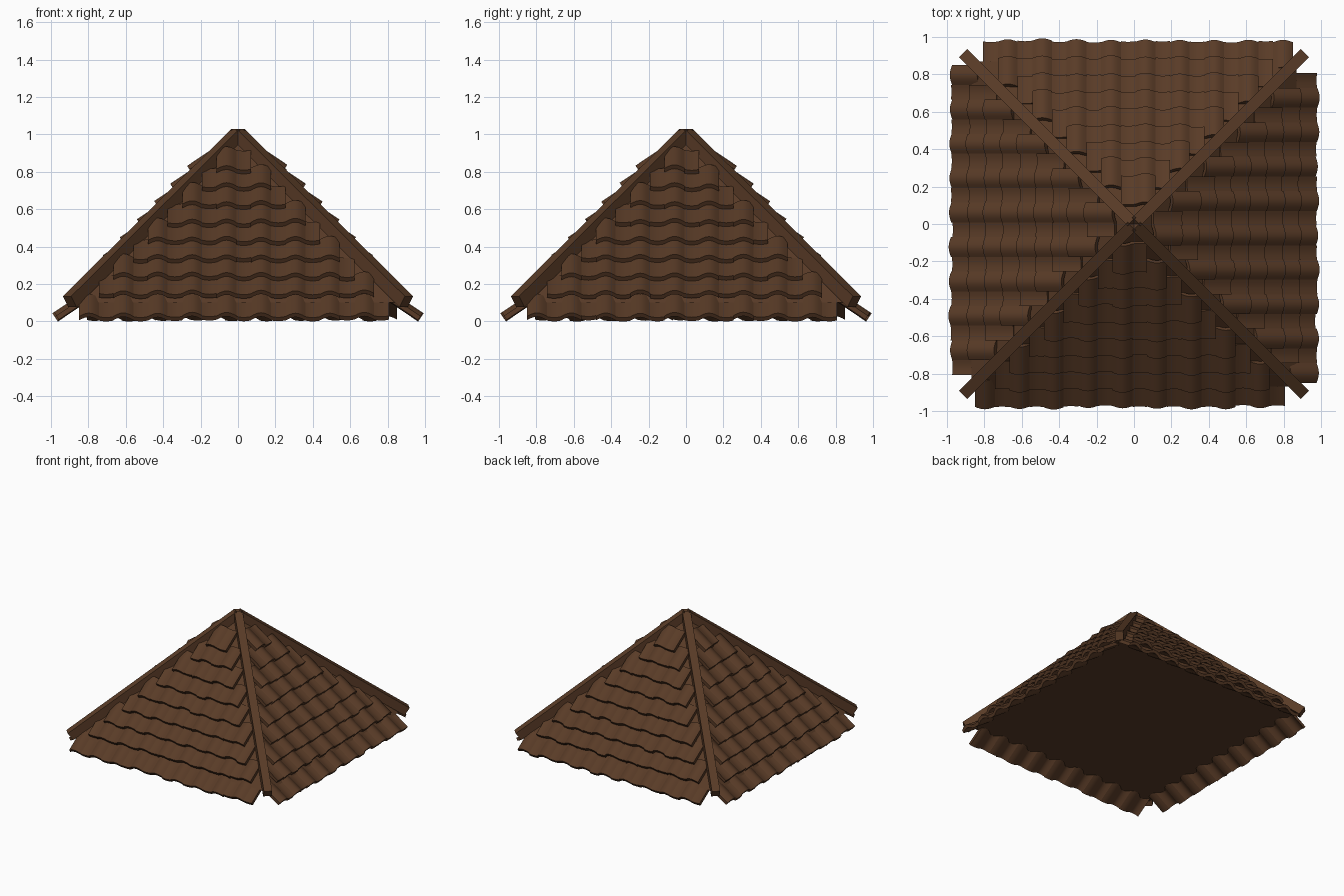
import bpy, bmesh, math, random
from mathutils import Vector, Matrix

if "Cube" in bpy.data.objects:
    bpy.data.objects.remove(bpy.data.objects["Cube"])

random.seed(4)
brown = bpy.data.materials.new("dark_brown_wood")
brown.diffuse_color = (0.100, 0.044, 0.020, 1)
brown.use_nodes = True
brown.node_tree.nodes["Principled BSDF"].inputs["Base Color"].default_value = brown.diffuse_color


def make_object(name, bm, smooth=False):
    bmesh.ops.recalc_face_normals(bm, faces=bm.faces)
    me = bpy.data.meshes.new(name)
    bm.to_mesh(me)
    bm.free()
    me.materials.append(brown)
    ob = bpy.data.objects.new(name, me)
    bpy.context.collection.objects.link(ob)
    if smooth:
        bpy.context.view_layer.objects.active = ob
        ob.select_set(True)
        bpy.ops.object.shade_smooth_by_angle(angle=math.radians(35))
        ob.select_set(False)
    return ob


# Roof core: plain pyramid under the tiles
bm = bmesh.new()
base = [bm.verts.new((x, y, 0.1)) for x, y in ((-.87, -.87), (.87, -.87), (.87, .87), (-.87, .87))]
apex = bm.verts.new((0, 0, 0.99))
bm.faces.new(base)
for i in range(4):
    bm.faces.new((base[i], base[(i + 1) % 4], apex))
make_object("roof_core", bm)

# Tile dimensions: each tile is a raised hump beside a shallow pan
HUMP, PAN, THICK, LENGTH = 0.106, 0.078, 0.025, 0.18
PITCH = math.radians(34)


def tile_piece(bm, u0, width, rise, tip_y, tip_z, turn):
    """Curved slab whose lower edge is at (tip_y, tip_z), running up the slope."""
    up = Vector((0, math.cos(PITCH), math.sin(PITCH)))
    normal = Vector((0, -math.sin(PITCH), math.cos(PITCH)))
    jitter = random.uniform(-0.006, 0.006)
    n = 6
    rings = []
    for along in (jitter, LENGTH):
        ring = []
        for drop in (0, THICK):
            for k in range(n + 1):
                t = k / n if drop == 0 else 1 - k / n
                h = rise * math.sin(math.pi * t) - 0.022 - drop
                p = Vector((u0 + width * t, tip_y, tip_z)) + up * along + normal * h
                ring.append(bm.verts.new(turn @ p))
        rings.append(ring)
    a, b = rings
    m = len(a)
    for i in range(m):
        j = (i + 1) % m
        bm.faces.new((a[i], a[j], b[j], b[i]))
    # End caps as quad strips
    for ring in rings:
        for i in range(n):
            bm.faces.new((ring[i], ring[i + 1], ring[m - 2 - i], ring[m - 1 - i]))


# Tiled slopes: nine rows per side, stepped in towards the hips
for side, name in enumerate(("front", "right", "back", "left")):
    bm = bmesh.new()
    turn = Matrix.Rotation(side * math.pi / 2, 3, 'Z')
    for row in range(9):
        tip_y = -(0.988 - 0.09 * row)
        tip_z = 0.046 if row == 0 else 0.07 + 0.0955 * row
        limit = 0.88 - 0.091 * row
        for col in range(9):
            start = -0.85 + col * (HUMP + PAN)
            for u0, w, rise in ((start, HUMP, 0.022), (start + HUMP, PAN, -0.006)):
                if max(abs(u0), abs(u0 + w)) <= limit:
                    tile_piece(bm, u0, w, rise, tip_y, tip_z, turn)
    make_object(name + "_tiles", bm, smooth=True)

# Hip beams from the apex to the four corners
for i in range(4):
    a = math.pi / 4 + i * math.pi / 2
    lo = Vector((0.9 * math.cos(a) * math.sqrt(2), 0.9 * math.sin(a) * math.sqrt(2), 0.105))
    hi = Vector((0, 0, 1.0))
    d = (hi - lo).normalized()
    side = d.cross(Vector((0, 0, 1))).normalized()
    rot = Matrix((d, side, d.cross(side))).transposed().to_4x4()
    bm = bmesh.new()
    bmesh.ops.create_cube(bm, size=1, matrix=Matrix.Translation((lo + hi) / 2) @ rot
                          @ Matrix.Diagonal(((hi - lo).length, 0.062, 0.07, 1)))
    make_object("hip_beam_%d" % (i + 1), bm)
